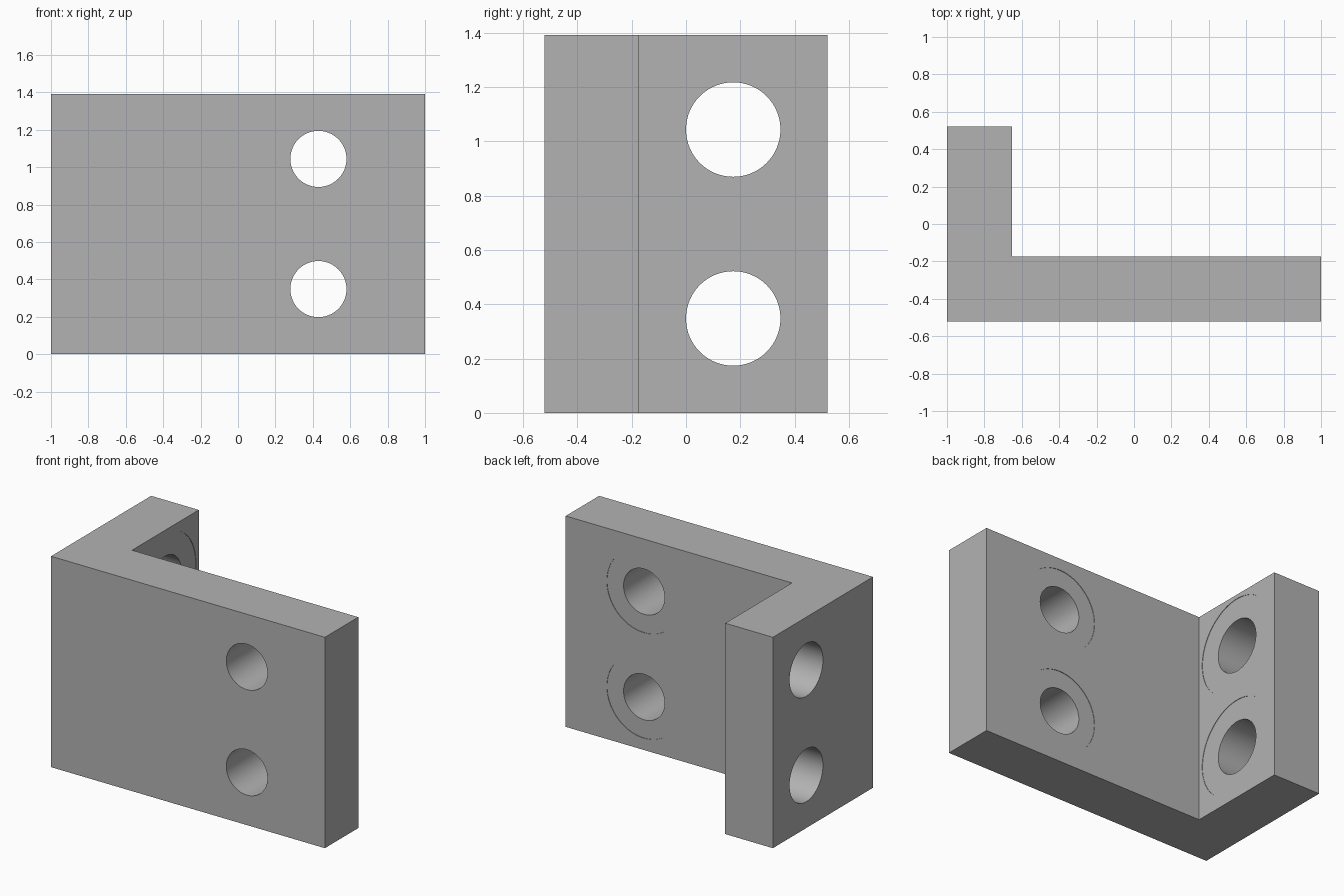
import bpy
import bmesh
from math import pi
from mathutils import Matrix

cube = bpy.data.objects.get("Cube")
if cube:
    bpy.data.objects.remove(cube, do_unlink=True)

HEIGHT = 1.392
HALF_DEPTH = 0.522
THICK = 0.348
SPOT_DEPTH = 0.003
HOLE_HEIGHTS = (0.348, 1.044)

grey = bpy.data.materials.new("plain grey")
grey.use_nodes = True
colour = (0.45, 0.45, 0.45, 1)
grey.diffuse_color = colour
grey.node_tree.nodes["Principled BSDF"].inputs["Base Color"].default_value = colour


def make_object(name, bm):
    bmesh.ops.recalc_face_normals(bm, faces=bm.faces)
    mesh = bpy.data.meshes.new(name)
    bm.to_mesh(mesh)
    bm.free()
    obj = bpy.data.objects.new(name, mesh)
    bpy.context.collection.objects.link(obj)
    mesh.materials.append(grey)
    return obj


def cut_cylinder(body, name, centre, axis, radius, length):
    """Subtract a cylinder lying along the x or y axis."""
    turn = Matrix.Rotation(pi / 2, 4, "Y" if axis == "x" else "X")
    bm = bmesh.new()
    bmesh.ops.create_cone(bm, cap_ends=True, segments=96, radius1=radius,
                          radius2=radius, depth=length,
                          matrix=Matrix.Translation(centre) @ turn)
    cutter = make_object(name, bm)
    cutter.hide_render = True
    mod = body.modifiers.new(name, "BOOLEAN")
    mod.operation = "DIFFERENCE"
    mod.solver = "EXACT"
    mod.object = cutter
    bpy.context.view_layer.objects.active = body
    bpy.ops.object.modifier_apply(modifier=mod.name)
    bpy.data.objects.remove(cutter, do_unlink=True)


# L-shaped bracket: wide front plate with a short flange on one end
inner_x = -1 + THICK
inner_y = -HALF_DEPTH + THICK
profile = [(-1, -HALF_DEPTH), (1, -HALF_DEPTH), (1, inner_y),
           (inner_x, inner_y), (inner_x, HALF_DEPTH), (-1, HALF_DEPTH)]
bm = bmesh.new()
base = bm.faces.new([bm.verts.new((x, y, 0)) for x, y in profile])
top = bmesh.ops.extrude_face_region(bm, geom=[base])["geom"]
bmesh.ops.translate(bm, vec=(0, 0, HEIGHT),
                    verts=[v for v in top if isinstance(v, bmesh.types.BMVert)])
bracket = make_object("angle_bracket", bm)

# Bolt holes, each with a very shallow round spot face on the inner side
for z in HOLE_HEIGHTS:
    cut_cylinder(bracket, "plate_hole", (0.43, -0.35, z), "y", 0.15, 0.6)
    cut_cylinder(bracket, "plate_spot_face", (0.43, inner_y, z), "y",
                 0.27, 2 * SPOT_DEPTH)
    cut_cylinder(bracket, "flange_hole", (-0.83, 0.174, z), "x", 0.174, 0.6)
    cut_cylinder(bracket, "flange_spot_face", (inner_x, 0.174, z), "x",
                 0.32, 2 * SPOT_DEPTH)

# Smooth hole walls, crisp edges
bpy.ops.object.select_all(action="DESELECT")
bracket.select_set(True)
bpy.context.view_layer.objects.active = bracket
bpy.ops.object.shade_smooth_by_angle(angle=pi / 6)
